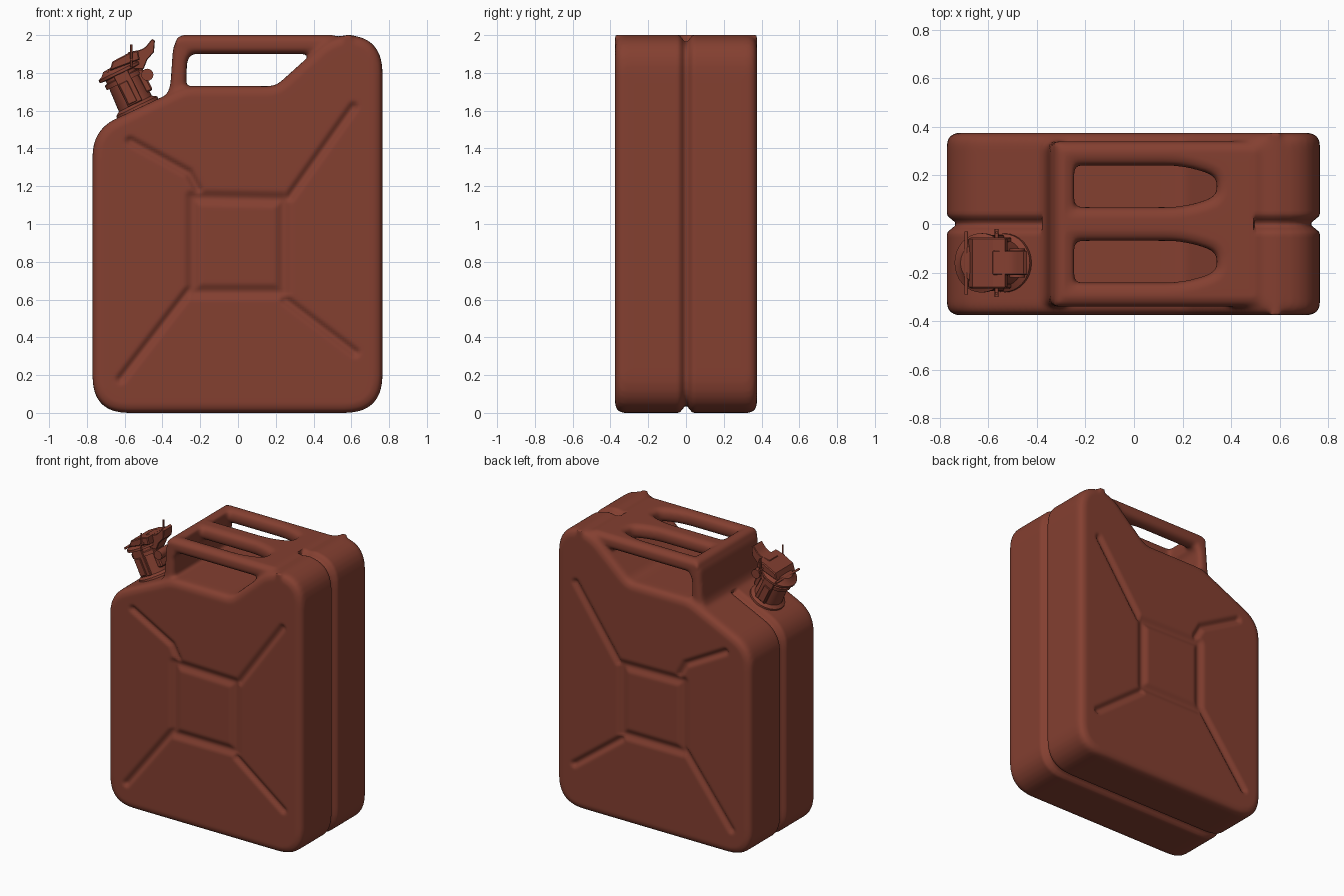
import bpy, bmesh, math
from mathutils import Vector, Matrix
from mathutils.geometry import intersect_point_line

if "Cube" in bpy.data.objects:
    bpy.data.objects.remove(bpy.data.objects["Cube"], do_unlink=True)

paint = bpy.data.materials.new("rust_red_paint")
paint.use_nodes = True
paint.diffuse_color = (0.23, 0.05, 0.03, 1)
bsdf = next(n for n in paint.node_tree.nodes if n.type == 'BSDF_PRINCIPLED')
bsdf.inputs["Base Color"].default_value = paint.diffuse_color
bsdf.inputs["Roughness"].default_value = 0.6


def rounded(corners, steps=8):
    """Turn (u, v, radius) corners into a smooth closed outline."""
    pts = []
    for i, (u, v, r) in enumerate(corners):
        p = Vector((u, v))
        if r == 0:
            pts.append(p)
            continue
        a = p + (Vector(corners[i - 1][:2]) - p).normalized() * r
        b = p + (Vector(corners[(i + 1) % len(corners)][:2]) - p).normalized() * r
        for s in range(steps + 1):
            t = s / steps
            pts.append(a * (1 - t) ** 2 + p * (2 * t * (1 - t)) + b * t * t)
    return pts


def link(name, data):
    ob = bpy.data.objects.new(name, data)
    bpy.context.collection.objects.link(ob)
    data.materials.append(paint)
    return ob


def finish(name, bm):
    bmesh.ops.recalc_face_normals(bm, faces=bm.faces)
    me = bpy.data.meshes.new(name)
    bm.to_mesh(me)
    bm.free()
    return link(name, me)


def inset(outline, d):
    """Move a closed outline inwards by d with mitred corners."""
    n = len(outline)
    area = sum(outline[i - 1].cross(outline[i]) for i in range(n))
    out = []
    for i, p in enumerate(outline):
        e1 = (p - outline[i - 1]).normalized()
        e2 = (outline[(i + 1) % n] - p).normalized()
        n1, n2 = Vector((-e1.y, e1.x)), Vector((-e2.y, e2.x))
        out.append(p + (n1 + n2) / max(0.4, 1 + n1.dot(n2)) * math.copysign(d, area))
    return out


def prism(name, outline, y0, y1, rim, steps=4):
    """Side outline in x and z, running from y0 to y1 with rounded rims."""
    turns = [math.pi / 2 * s / steps for s in range(steps + 1)]
    near = [(y0 + rim * (1 - math.sin(t)), rim * (1 - math.cos(t))) for t in reversed(turns)]
    stations = near + [(y0 + y1 - y, d) for y, d in reversed(near)]
    bm = bmesh.new()
    rings = [[bm.verts.new((p.x, y, p.y)) for p in inset(outline, d)] for y, d in stations]
    for a, b in zip(rings, rings[1:]):
        for i in range(len(a)):
            bm.faces.new((a[i - 1], a[i], b[i], b[i - 1]))
    bm.faces.new(rings[0])
    bm.faces.new(rings[-1])
    return finish(name, bm)


def only(*obs):
    bpy.ops.object.select_all(action='DESELECT')
    for ob in obs:
        ob.select_set(True)
    bpy.context.view_layer.objects.active = obs[0]


def smooth(ob, degrees):
    only(ob)
    bpy.ops.object.shade_smooth_by_angle(angle=math.radians(degrees))


# Can shell
shell = rounded([(-0.77, 0, 0.19), (0.765, 0, 0.2), (0.765, 2, 0.2), (0.5, 2, 0.1),
                 (0.2, 1.73, 0.04), (-0.28, 1.73, 0.05), (-0.77, 1.5, 0.14)])
body = prism("can_body", shell, -0.375, 0.375, 0.045)

# Upright that joins the three carrying bars
upright = rounded([(-0.46, 1.58, 0), (-0.36, 1.7, 0.06), (-0.34, 1.99, 0.08), (-0.25, 1.99, 0),
                   (-0.25, 1.9, 0), (-0.27, 1.86, 0), (-0.28, 1.58, 0)])
post = prism("handle_upright", upright, -0.34, 0.34, 0.03)

# Carrying bars: a rounded plate with two long slots
cu = bpy.data.curves.new("handle_bars", 'CURVE')
cu.dimensions, cu.fill_mode = '2D', 'BOTH'
cu.extrude, cu.bevel_depth, cu.bevel_resolution = 0.01, 0.04, 3
loops = [rounded([(-0.29, -0.3, 0), (0.5, -0.3, 0), (0.5, 0.3, 0), (-0.29, 0.3, 0)])]
for s in (-1, 1):
    loops.append(rounded([(-0.285, s * 0.03, 0), (0.23, s * 0.03, 0.1), (0.38, s * 0.09, 0.06),
                          (0.38, s * 0.22, 0.06), (0.23, s * 0.28, 0.1), (-0.285, s * 0.28, 0)]))
for loop in loops:
    sp = cu.splines.new('POLY')
    sp.points.add(len(loop) - 1)
    for q, p in zip(sp.points, loop):
        q.co = (p.x, p.y, 0, 1)
    sp.use_cyclic_u = True
bars = link("handle_bars", cu)
bars.location.z = 1.95
only(bars)
bpy.ops.object.convert(target='MESH')
bars = bpy.context.object

# Fuse the pressed steel parts into one soft skin
only(body, post, bars)
bpy.ops.object.join()
bm = bmesh.new()
bm.from_mesh(body.data)
bmesh.ops.remove_doubles(bm, verts=bm.verts, dist=1e-4)
bmesh.ops.recalc_face_normals(bm, faces=bm.faces)
bm.to_mesh(body.data)
bm.free()
fuse = body.modifiers.new("fuse", 'REMESH')
fuse.mode, fuse.voxel_size = 'VOXEL', 0.0125
soft = body.modifiers.new("soften", 'SMOOTH')
soft.factor, soft.iterations = 0.5, 8
only(body)
bpy.ops.object.convert(target='MESH')
body = bpy.context.object

# Pressed grooves on both broad faces: start, end, half width, depth
ring = [(-0.24, 1.14), (0.24, 1.13), (0.24, 0.64), (-0.24, 0.64)]
grooves = [(ring[i], ring[(i + 1) % 4], 0.05, 0.018) for i in range(4)]
grooves += [(a, b, 0.035, 0.02) for a, b in (
    ((-0.21, 1.18), (-0.26, 1.27)), ((-0.26, 1.27), (-0.57, 1.44)), ((0.27, 1.14), (0.61, 1.62)),
    ((-0.25, 0.66), (-0.62, 0.18)), ((0.25, 0.6), (0.62, 0.32)))]


def press(x, z):
    p, depth = Vector((x, z, 0)), 0
    for a, b, w, d in grooves:
        a, b = Vector((*a, 0)), Vector((*b, 0))
        t = min(1, max(0, intersect_point_line(p, a, b)[1]))
        k = max(0, 1 - (p - a.lerp(b, t)).length / w)
        depth = max(depth, d * k * k * (3 - 2 * k))
    return depth


bm = bmesh.new()
bm.from_mesh(body.data)
bm.normal_update()
moves = []
for v in bm.verts:
    x, y, z = v.co
    if abs(y) > 0.34 and abs(v.normal.y) > 0.9:
        moves.append((v, Vector((0, -math.copysign(press(x, z), y), 0))))
    elif abs(y) < 0.035 and not (z > 1.66 and -0.38 < x < 0.5):
        # Seam around the rim
        moves.append((v, -v.normal * 0.042 * (1 - abs(y) / 0.035)))
for v, m in moves:
    v.co += m
bm.to_mesh(body.data)
bm.free()
smooth(body, 60)

# Spout, turned around the tilted filler axis
SPOUT_Y = -0.16
frame = Matrix.Translation((-0.53, SPOUT_Y, 1.61)) @ Matrix.Rotation(math.radians(-26), 4, 'Y')


def lathe(name, profile):
    bm = bmesh.new()
    vs = [bm.verts.new((r, 0, h)) for r, h in profile]
    edges = [bm.edges.new(e) for e in zip(vs, vs[1:])]
    bmesh.ops.spin(bm, geom=vs + edges, cent=(0, 0, 0), axis=(0, 0, 1), angle=2 * math.pi, steps=32)
    bmesh.ops.remove_doubles(bm, verts=bm.verts, dist=1e-4)
    ob = finish(name, bm)
    ob.matrix_world = frame
    smooth(ob, 35)


lathe("spout_neck", [(0, -0.05), (0.125, -0.05), (0.12, 0.015), (0.097, 0.03), (0.09, 0.17), (0, 0.17)])
lathe("spout_cap", [(0, 0.16), (0.105, 0.16), (0.105, 0.185), (0.09, 0.19), (0.09, 0.205), (0.122, 0.21),
                    (0.122, 0.225), (0.1, 0.235), (0.08, 0.255), (0, 0.26)])


def box(name, centre, size):
    bm = bmesh.new()
    bmesh.ops.create_cube(bm, size=1, matrix=Matrix.Translation(centre) @ Matrix.Diagonal((*size, 1)))
    bmesh.ops.bevel(bm, geom=bm.edges[:], offset=min(size) * 0.2, segments=1, affect='EDGES')
    finish(name, bm).matrix_world = frame


def rod(name, a, b, radius):
    a, b = Vector(a), Vector(b)
    bm = bmesh.new()
    turn = (b - a).to_track_quat('Z', 'Y').to_matrix().to_4x4()
    bmesh.ops.create_cone(bm, cap_ends=True, segments=16, radius1=radius, radius2=radius,
                          depth=(b - a).length, matrix=Matrix.Translation((a + b) / 2) @ turn)
    smooth(finish(name, bm), 40)


# Wide lid plate and locking lever with curled thumb end
lid = rounded([(-0.68, 1.81, 0), (-0.665, 1.86, 0), (-0.58, 1.905, 0), (-0.53, 1.92, 0), (-0.52, 1.87, 0)])
prism("lid_plate", lid, SPOUT_Y - 0.105, SPOUT_Y + 0.105, 0.006, 1)
lever = rounded([(-0.6, 1.85, 0), (-0.58, 1.91, 0), (-0.5, 1.925, 0.03), (-0.455, 1.98, 0),
                 (-0.44, 1.97, 0), (-0.445, 1.91, 0), (-0.48, 1.87, 0), (-0.5, 1.82, 0), (-0.55, 1.82, 0)])
prism("locking_lever", lever, SPOUT_Y - 0.05, SPOUT_Y + 0.05, 0.004, 1)
rod("lever_hinge", (-0.48, SPOUT_Y - 0.06, 1.79), (-0.48, SPOUT_Y + 0.06, 1.79), 0.032)
box("hinge_bracket", (0.095, 0, 0.12), (0.04, 0.1, 0.13))

# Side clips and cross pins
for s, side in ((-1, "front"), (1, "back")):
    box(side + "_clip", (0, s * 0.095, 0.13), (0.085, 0.02, 0.2))
    box(side + "_clip_pad", (-0.01, s * 0.108, 0.1), (0.05, 0.015, 0.12))
    y = SPOUT_Y + s * 0.125
    rod(side + "_pin", (-0.565, y, 1.83), (-0.565, y, 1.95), 0.006)
rod("lever_cross_pin", (-0.565, SPOUT_Y - 0.14, 1.87), (-0.565, SPOUT_Y + 0.14, 1.87), 0.008)
rod("cap_cross_pin", (-0.69, SPOUT_Y - 0.13, 1.81), (-0.69, SPOUT_Y + 0.13, 1.81), 0.008)
